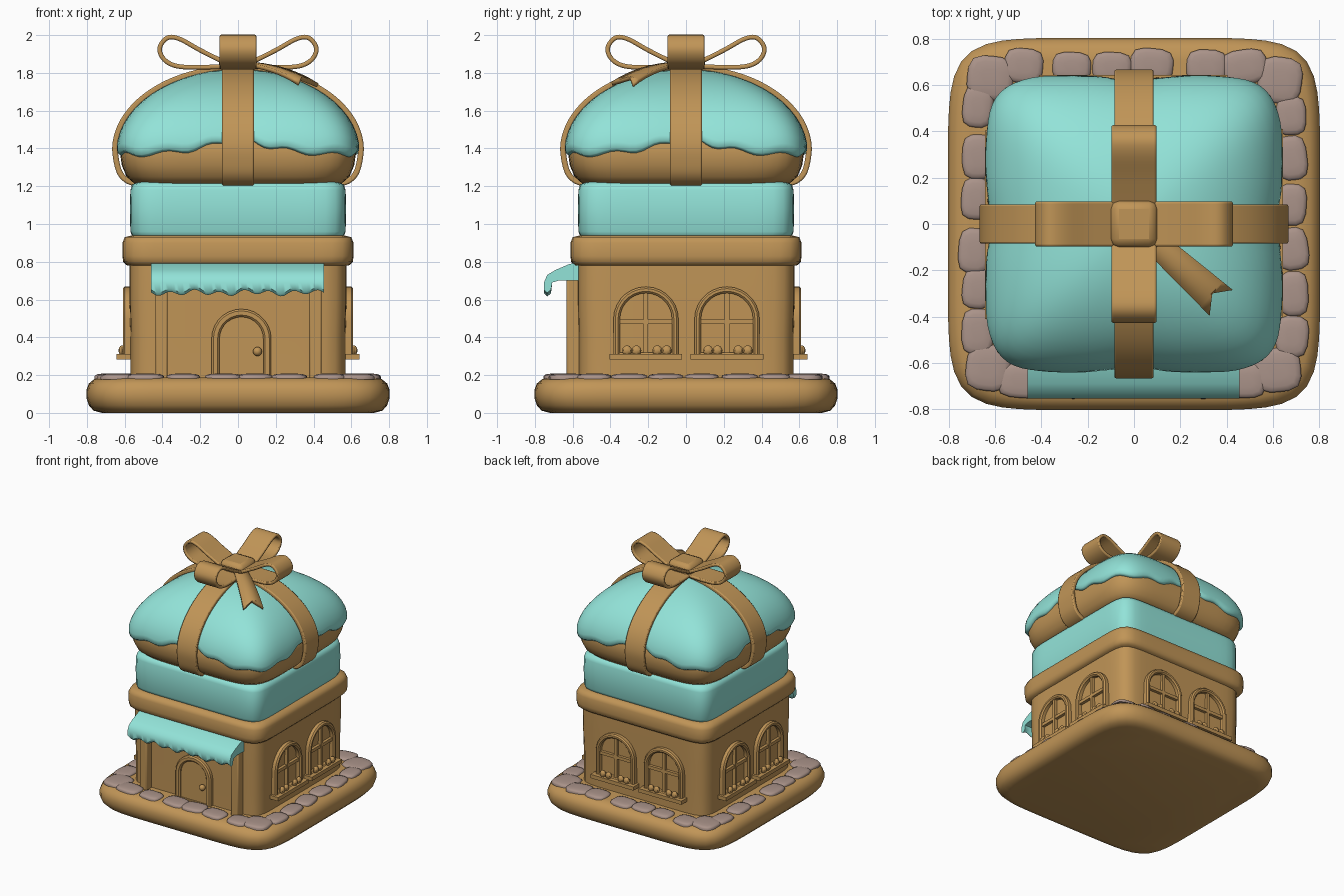
import bpy, bmesh, math, random
from mathutils import Matrix, Vector

if "Cube" in bpy.data.objects:
    bpy.data.objects.remove(bpy.data.objects["Cube"])

random.seed(4)
TAU = 2 * math.pi


def material(name, rgb):
    m = bpy.data.materials.new(name)
    m.diffuse_color = (*rgb, 1)
    m.use_nodes = True
    m.node_tree.nodes["Principled BSDF"].inputs["Base Color"].default_value = m.diffuse_color
    return m


BROWN = material("caramel brown", (0.53, 0.30, 0.095))
BLUE = material("turquoise icing", (0.29, 0.77, 0.69))
STONE = material("cobble grey", (0.40, 0.29, 0.25))


def loft(bm, rings, caps=True):
    """Bridge closed rings; cap the ends or join last ring to first."""
    rows = [[bm.verts.new(p) for p in r] for r in rings]
    pairs = list(zip(rows, rows[1:])) + ([] if caps else [(rows[-1], rows[0])])
    for a, b in pairs:
        for i in range(len(a)):
            j = (i + 1) % len(a)
            bm.faces.new((a[i], a[j], b[j], b[i]))
    if caps:
        bm.faces.new(rows[0])
        bm.faces.new(rows[-1])


def box(bm, x0, x1, y0, y1, z0, z1):
    loft(bm, [[(x0, y0, z), (x1, y0, z), (x1, y1, z), (x0, y1, z)] for z in (z0, z1)])


def ball(bm, c, s, u=12, v=8):
    bmesh.ops.create_uvsphere(bm, u_segments=u, v_segments=v, radius=1,
                              matrix=Matrix.Translation(c) @ Matrix.Diagonal((*s, 1)))


def finish(bm, name, mat, bevel=0, angle=40):
    bmesh.ops.recalc_face_normals(bm, faces=bm.faces)
    me = bpy.data.meshes.new(name)
    bm.to_mesh(me)
    bm.free()
    me.materials.append(mat)
    me.shade_smooth()
    me.set_sharp_from_angle(angle=math.radians(angle))
    ob = bpy.data.objects.new(name, me)
    bpy.context.collection.objects.link(ob)
    if bevel:
        b = ob.modifiers.new("soft edges", "BEVEL")
        b.width, b.segments, b.limit_method = bevel, 2, "ANGLE"
    return ob


def squircle(h, n, a):
    """Point of a rounded square (half size h) in direction a."""
    c, s = math.cos(a), math.sin(a)
    r = h / (abs(c) ** n + abs(s) ** n) ** (1 / n)
    return r * c, r * s


def tier(name, profile, n, mat, count=96):
    bm = bmesh.new()
    loft(bm, [[(*squircle(h, n, TAU * (i + .5) / count), z) for i in range(count)] for h, z in profile])
    return finish(bm, name, mat, angle=60)


# Stacked rounded-square tiers
tier("base_slab", [(.72, 0), (.765, .012), (.79, .04), (.803, .08), (.803, .12), (.79, .155), (.76, .18), (.71, .188)], 6.8, BROWN)
tier("house_walls", [(.57, .17), (.57, .4), (.575, .6), (.575, .82)], 11, BROWN)
tier("cornice", [(.55, .775), (.59, .782), (.608, .80), (.612, .83), (.612, .90), (.60, .93), (.56, .94)], 11, BROWN)
tier("icing_layer", [(.54, .92), (.56, .935), (.57, .96), (.572, 1.08), (.57, 1.18), (.56, 1.21), (.52, 1.225)], 11, BLUE)
tier("cake_bowl", [(.48, 1.205), (.55, 1.215), (.59, 1.25), (.615, 1.31), (.625, 1.38), (.612, 1.44), (.58, 1.49), (.4, 1.5)], 6, BROWN)

# Frosting dome with wavy hanging edge
TOP, MID = 1.82, 1.38


def dome_h(z):
    t = min(1, max(0, (z - MID) / (TOP - MID)))
    return .645 * math.sqrt(1 - t * t)


def dome_point(a, k):
    edge = 1.465 - .10 * abs(math.sin(2 * a)) ** .8 + .012 * math.sin(20 * a)
    phi = max(0, k - 2) / 14 * math.pi / 2 * .985
    z = edge + (TOP - edge) * math.sin(phi)
    h = dome_h(z)
    if k < 3:
        h *= (.90, .97, .995)[k]
        z += (.025, 0, .012)[k]
    x, y = squircle(h, 2.5 + 3.5 * h / .645, a)
    d = min(abs(x), abs(y))
    pinch = 1 - .025 * math.exp(-(d / .13) ** 2)
    return x * pinch, y * pinch, z


bm = bmesh.new()
loft(bm, [[dome_point(TAU * i / 144, k) for i in range(144)] for k in range(17)])
finish(bm, "frosting_dome", BLUE, angle=70)


# Ribbons and bow: strips swept along a smooth path in a vertical plane
def smooth_path(pts, steps=5):
    p = [Vector(q) for q in pts]
    p = [2 * p[0] - p[1]] + p + [2 * p[-1] - p[-2]]
    out = []
    for i in range(1, len(p) - 2):
        a, b, c, d = p[i - 1:i + 3]
        for k in range(steps):
            t = k / steps
            out.append(.5 * (2 * b + (c - a) * t + (2 * a - 5 * b + 4 * c - d) * t * t + (3 * b - a - 3 * c + d) * t ** 3))
    return out + [p[-2]]


def strip(name, pts, width, thick, angle):
    path = smooth_path(pts)
    rings = []
    for i, p in enumerate(path):
        t = (path[min(i + 1, len(path) - 1)] - path[max(i - 1, 0)]).normalized()
        n = Vector((-t.y, t.x)) * thick / 2
        w = width / 2
        rings.append([(q.x, s * w, q.y) for q, s in ((p + n, -1), (p + n, 1), (p - n, 1), (p - n, -1))])
    bm = bmesh.new()
    loft(bm, rings)
    ob = finish(bm, name, BROWN, .008)
    ob.rotation_euler.z = angle


wrap = [(.48, 1.21), (.57, 1.222), (.622, 1.265), (.645, 1.34), (.65, 1.42)]
wrap += [(dome_h(z) + .008, z + .005) for z in (1.5, 1.58, 1.66, 1.73, 1.78)] + [(.12, 1.822), (0, 1.828)]
loop = [(.06, 1.85), (.2, 1.92), (.31, 1.98), (.375, 1.985), (.415, 1.93), (.39, 1.87), (.32, 1.835), (.2, 1.83), (.06, 1.835)]
for i, side in enumerate(("right", "back", "left", "front")):
    strip("ribbon_" + side, wrap, .17, .03, i * math.pi / 2)
    strip("bow_loop_" + side, loop, .195, .024, i * math.pi / 2)

bm = bmesh.new()
box(bm, -.1, .1, -.1, .1, 1.81, 1.915)
finish(bm, "bow_knot", BROWN, .035)

# Forked ribbon tail lying on the dome
bm = bmesh.new()
along, across = Vector((.74, -.67)), Vector((.67, .74))
rows = []
for i in range(9):
    row = []
    for s in (-1, 0, 1):
        d = .08 + i * .053 - (.06 if i == 8 and s == 0 else 0)
        p = along * d + across * s * (.05 + .003 * i)
        h = (abs(p.x) ** 4.5 + abs(p.y) ** 4.5) ** (1 / 4.5)
        z = MID + (TOP - MID) * math.sqrt(1 - (h / .645) ** 2) + .03
        row.append(bm.verts.new((p.x, p.y, z)))
    rows.append(row)
for a, b in zip(rows, rows[1:]):
    for j in (0, 1):
        bm.faces.new((a[j], a[j + 1], b[j + 1], b[j]))
tail = finish(bm, "bow_tail", BROWN)
sol = tail.modifiers.new("thickness", "SOLIDIFY")
sol.thickness, sol.offset = .022, 0


# Arched frames for windows and door
def arch(hw, z0, z1, y, n=14):
    spring = z1 - hw
    return [(-hw, y, z0), (hw, y, z0)] + [
        (hw * math.cos(math.pi * i / n), y, spring + hw * math.sin(math.pi * i / n)) for i in range(n + 1)]


def frame(bm, hw, z0, z1, w, yb, yf):
    loft(bm, [arch(hw - d, z0 + d, z1 - d, y) for d, y in
              ((0, yb), (0, yf + .01), (.01, yf), (w - .01, yf), (w, yf + .01), (w, yb))], caps=False)


bm = bmesh.new()
frame(bm, .172, .285, .668, .034, -.56, -.61)
box(bm, -.012, .012, -.597, -.56, .3, .65)
box(bm, -.15, .15, -.595, -.56, .47, .495)
box(bm, -.192, .192, -.642, -.56, .282, .312)
for x in (-.1, -.05, .06, .11):
    ball(bm, (x, -.613, .33), (.026, .02, .028), 8, 6)
window = finish(bm, "window_right_1", BROWN)
for i, side in enumerate(("right", "back", "left")):
    for k, dx in enumerate((-.212, .217)):
        ob = window
        if i or k:
            ob = bpy.data.objects.new(f"window_{side}_{k + 1}", window.data)
            bpy.context.collection.objects.link(ob)
        ob.matrix_world = Matrix.Rotation((i + 1) * math.pi / 2, 4, "Z") @ Matrix.Translation((dx, 0, 0))

# Door
bm = bmesh.new()
frame(bm, .158, .15, .55, .042, -.56, -.605)
loft(bm, [arch(.118, .18, .51, y) for y in (-.56, -.585)])
ball(bm, (.085, -.603, .325), (.024, .024, .024))
door = finish(bm, "front_door", BROWN)
door.location.x = .018

# Porch posts
for x, side in ((-.405, "left"), (.41, "right")):
    bm = bmesh.new()
    box(bm, x - .033, x + .033, -.632, -.56, .17, .74)
    finish(bm, "porch_post_" + side, BROWN, .01)

# Awning with dripping edge
section = [(-.56, .80), (-.62, .787), (-.69, .757), (-.735, .73), (-.752, .69), (-.752, .65), (-.735, .635),
           (-.715, .65), (-.708, .69), (-.67, .702), (-.56, .70)]
bm = bmesh.new()
rings = []
for i in range(61):
    x = -.46 + .915 * i / 60
    drip = .012 * math.sin(x * 48) + .006 * math.sin(x * 21)
    rings.append([(x, y, z + (drip if z < .68 else 0)) for y, z in section])
loft(bm, rings)
finish(bm, "awning", BLUE, angle=50)

# Cobblestones around the base
bm = bmesh.new()
count = 28
for i in range(count):
    # even spacing along the square's perimeter, corners pulled in
    s = (i + random.uniform(-.12, .12)) / count * 4
    side, f = int(s % 4), s % 1 * 2 - 1
    corner = abs(f) > .86
    hx = random.uniform(.082, .1)
    hy = random.uniform(.062, .075)
    pos = Vector((f * .68, -.682 + random.uniform(-.008, .008), .186))
    if corner:
        pos.x, pos.y, hx, hy = math.copysign(.62, f), -.63, .10, .095
    rot = Matrix.Rotation(side * math.pi / 2, 4, "Z") @ Matrix.Translation(pos) @ Matrix.Rotation(random.uniform(-.15, .15), 4, "Z")
    rings = []
    for k, z in ((1, -.01), (1, .006), (.93, .014), (.75, .019), (.4, .022)):
        ring = []
        for j in range(16):
            x, y = squircle(k, 3.5, TAU * j / 16)
            ring.append(rot @ Vector((x * hx, y * hy, z)))
        rings.append(ring)
    loft(bm, rings)
finish(bm, "cobblestones", STONE, angle=50)
